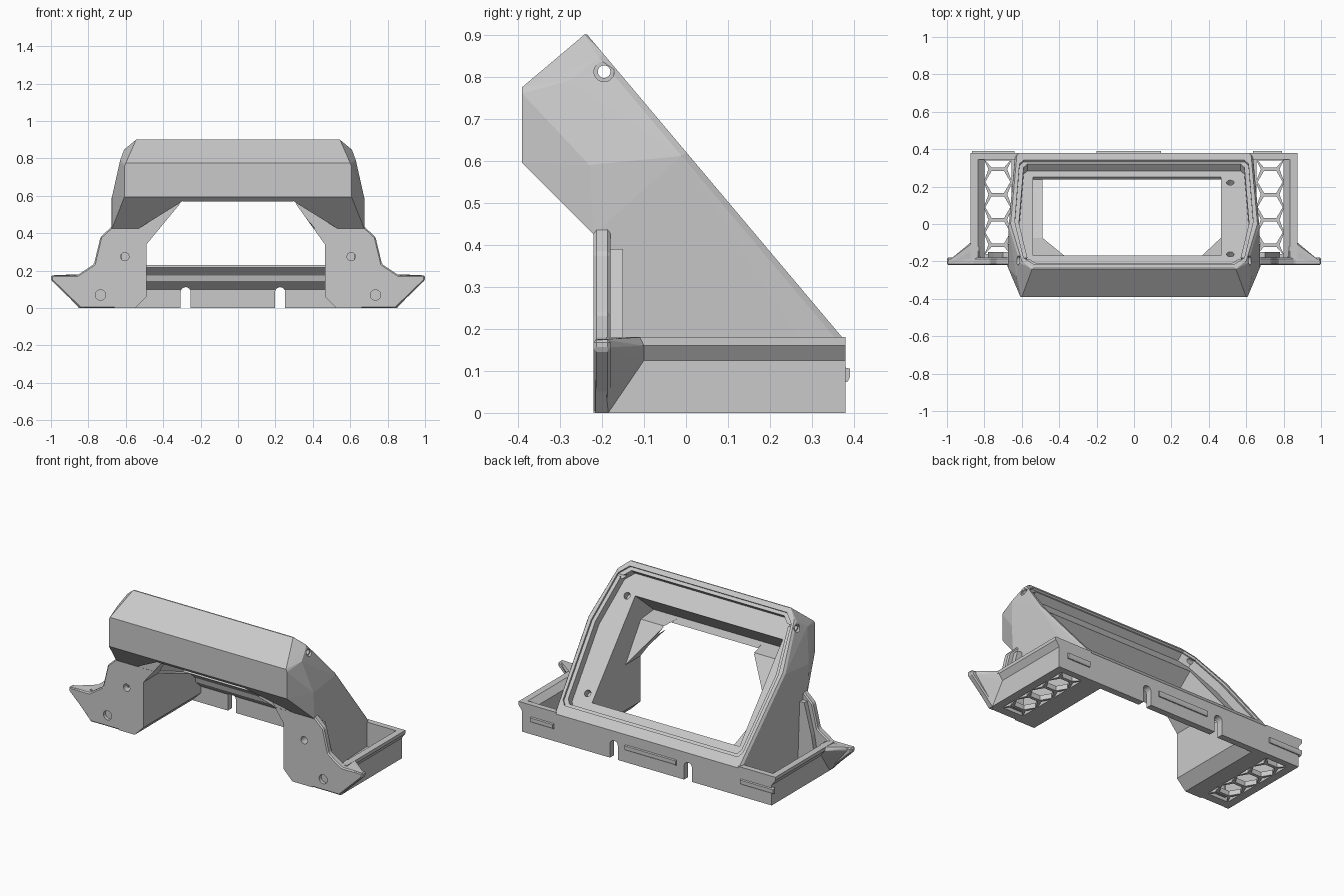
import bpy, bmesh, math
from mathutils import Vector

cube = bpy.data.objects.get("Cube")
if cube:
    bpy.data.objects.remove(cube)

GREY = (0.59, 0.59, 0.59, 1)
grey = bpy.data.materials.new("plain grey")
grey.use_nodes = True
grey.diffuse_color = GREY
grey.node_tree.nodes["Principled BSDF"].inputs["Base Color"].default_value = GREY

# Sloping rear plane: origin, up-slope direction and outward normal
BASE = Vector((0, 0.38, 0.17))
UP = Vector((0, -0.615, 0.73)).normalized()
OUT = Vector((0, UP.z, -UP.y))
PLACE = {
    "x": lambda p, t: Vector((t, p[0], p[1])),
    "y": lambda p, t: Vector((p[0], t, p[1])),
    "z": lambda p, t: Vector((p[0], p[1], t)),
    "slope": lambda p, t: BASE + Vector((p[0], 0, 0)) + UP * p[1] + OUT * t,
}


def finish(name, bm):
    bmesh.ops.recalc_face_normals(bm, faces=bm.faces)
    mesh = bpy.data.meshes.new(name)
    bm.to_mesh(mesh)
    bm.free()
    mesh.materials.append(grey)
    obj = bpy.data.objects.new(name, mesh)
    bpy.context.collection.objects.link(obj)
    return obj


def prism(name, pts, axis, a, b):
    bm = bmesh.new()
    lo = [bm.verts.new(PLACE[axis](p, a)) for p in pts]
    hi = [bm.verts.new(PLACE[axis](p, b)) for p in pts]
    bm.faces.new(lo)
    bm.faces.new(hi)
    for i in range(len(pts)):
        j = (i + 1) % len(pts)
        bm.faces.new((lo[i], lo[j], hi[j], hi[i]))
    return finish(name, bm)


def hull(name, pts):
    bm = bmesh.new()
    for p in pts:
        bm.verts.new(p)
    res = bmesh.ops.convex_hull(bm, input=bm.verts)
    bmesh.ops.delete(bm, geom=[v for v in res["geom_interior"] if isinstance(v, bmesh.types.BMVert)], context="VERTS")
    bmesh.ops.dissolve_limit(bm, angle_limit=math.radians(1), verts=bm.verts, edges=bm.edges)
    return finish(name, bm)


def apply(obj, mod):
    bpy.context.view_layer.objects.active = obj
    bpy.ops.object.modifier_apply(modifier=mod.name)


def cut(obj, cutter, operation="DIFFERENCE"):
    cutter.hide_render = True
    mod = obj.modifiers.new("cut", "BOOLEAN")
    mod.operation, mod.solver, mod.object = operation, "EXACT", cutter
    apply(obj, mod)
    bpy.data.objects.remove(cutter)


def ring(cx, cy, r, n=24):
    return [(cx + r * math.cos(math.tau * i / n), cy + r * math.sin(math.tau * i / n)) for i in range(n)]


def box(x0, x1, y0, y1):
    return [(x0, y0), (x1, y0), (x1, y1), (x0, y1)]


def both(pts):
    return pts + [(-x, y) for x, y in reversed(pts)]


# Faceted hood and legs as one shell, with a bevelled rim round the sloping back
rim = [(0.635, 0), (0.67, 0.589), (0.61, 0.895), (0.545, 0.955)]
half = [tuple(PLACE["slope"](p, -0.014)) for p in rim]
half += [tuple(PLACE["slope"]((x - 0.01, s), 0)) for x, s in rim]
half += [
    (0.635, 0.38, 0), (0.545, -0.242, 0.9), (0.6, -0.39, 0.775), (0.607, -0.39, 0.76),
    (0.607, -0.39, 0.595), (0.63, -0.28, 0.79), (0.675, -0.23, 0.59),
    (0.675, -0.22, 0.425), (0.66, -0.22, 0),
]
shell = hull("hood_shell", half + [(-x, y, z) for x, y, z in half])

# Undercut below the hood, leaving the legs upright
cut(shell, prism("c", [(-0.6, 0.805), (-0.22, 0.425), (-0.22, -0.1), (-0.6, -0.1)], "x", -1, 1))

# Stepped recess in the sloping back
cut(shell, prism("c", both([(0.59, 0.06), (0.612, 0.09), (0.637, 0.57), (0.59, 0.87), (0.535, 0.925)]), "slope", -0.012, 0.1))
cut(shell, prism("c", both([(0.57, 0.078), (0.59, 0.105), (0.615, 0.57), (0.57, 0.855), (0.52, 0.905)]), "slope", -0.06, 0.1))

# Hollow behind the window ledge
cavity = [(0.03, 0.898), (-0.17, 0.729), (-0.35, 0.577), (-0.225, 0.565), (-0.075, 0.342),
          (0.237, 0.218), (0.25, 0.231), (0.4, 0.358)]
cut(shell, prism("c", cavity, "x", -0.54, 0.465))

# Opening between the legs, stopping at the rear bar
gap = prism("c", [(-0.56, -0.01), (-0.49, 0.06), (-0.49, 0.34), (-0.3, 0.57), (0.3, 0.57),
                  (0.465, 0.34), (0.465, 0.06), (0.535, -0.01)], "y", -0.5, 0.5)
cut(gap, prism("c", [(-0.6, -0.1), (0.34, -0.1), (0.34, 0.1), (0.29, 0.145), (0.283, 0.175),
                     (0.237, 0.218), (0.25, 0.231), (0.25, 0.7), (-0.6, 0.7)], "x", -1, 1), "INTERSECT")
cut(shell, gap)
for s in (-1, 1):
    cut(shell, prism("c", [(s * 0.29, 0.575), (s * 0.54, 0.42), (s * 0.48, 0.34)], "y", -0.5, -0.221))
    cut(shell, prism("c", ring(s * 0.605, 0.275, 0.022), "y", -0.3, -0.17))
    cut(shell, prism("c", ring(-0.195, 0.812, 0.024), "x", s * 0.612, s))

# Pin hole, ledge screw holes and cable slots
cut(shell, prism("c", ring(-0.195, 0.812, 0.015), "x", -1, 1))
for s in (0.175, 0.77):
    cut(shell, prism("c", ring(0.515, s, 0.02), "slope", -0.1, 0))
for x in (-0.28, 0.225):
    arch = [(x + 0.027 * math.cos(i * math.pi / 8), 0.085 + 0.027 * math.sin(i * math.pi / 8)) for i in range(9)]
    cut(shell, prism("c", [(x - 0.027, -0.1), (x + 0.027, -0.1)] + arch, "y", 0.3, 0.5))

# Hexagonal holes, clamped to the tray floor
X0, X1, Y0, Y1, PITCH = 0.655, 0.8, -0.16, 0.34, 0.135


def honeycomb():
    for col in (-1, 0, 1):
        for row in range(-3, 4):
            cx, cy = 0.728 + col * 0.117, 0.09 + (row + col * 0.5) * PITCH
            pts = []
            for x, y in ring(cx, cy, 0.067, 6):
                p = (round(min(max(x, X0), X1), 4), round(min(max(y, Y0), Y1), 4))
                if p not in pts:
                    pts.append(p)
            w = max(p[0] for p in pts) - min(p[0] for p in pts)
            h = max(p[1] for p in pts) - min(p[1] for p in pts)
            if w > 0.01 and h > 0.01:
                yield pts


for s, side in ((1, "left"), (-1, "right")):
    def flip(pts):
        return [(s * x, y) for x, y in pts]

    # Side tray: floor, flared outer wall and back wall
    floor = prism(side + "_tray_floor", flip(box(0.62, 0.83, -0.19, 0.36)), "z", 0, 0.03)
    for pts in honeycomb():
        cut(floor, prism("c", flip(pts), "z", -0.1, 0.1))
    flare = [(0.85, 0), (0.85, 0.125), (0.875, 0.16), (0.875, 0.18)]
    prism(side + "_tray_wall", flip([(0.80, 0)] + flare + [(0.835, 0.18), (0.80, 0.145)]), "y", -0.19, 0.35)
    prism(side + "_tray_back", flip([(0.62, 0)] + flare + [(0.62, 0.18)]), "y", 0.345, 0.38)

    # Front plate with its backing rib
    outline = [(0.64, 0), (0.845, 0), (1, 0.15), (1, 0.175), (0.86, 0.175),
               (0.77, 0.235), (0.735, 0.38), (0.67, 0.44), (0.64, 0.44)]
    plate = prism(side + "_front_plate", flip(outline), "y", -0.22, -0.18)
    bevel = plate.modifiers.new("bevel", "BEVEL")
    bevel.width, bevel.segments = 0.007, 1
    apply(plate, bevel)
    cut(plate, prism("c", flip(ring(0.735, 0.07, 0.028)), "y", -0.3, -0.2))
    prism(side + "_plate_rib", flip([(0.62, 0.02), (0.78, 0.02), (0.75, 0.2), (0.7, 0.39), (0.62, 0.39)]), "y", -0.185, -0.15)

    # Pointed wing tip blending into the tray wall
    tip = [(0.82, -0.215, 0), (0.85, -0.215, 0), (0.85, -0.185, 0), (0.85, -0.1, 0.125),
           (0.875, -0.1, 0.16), (0.875, -0.11, 0.18), (0.83, -0.12, 0.18), (0.82, -0.215, 0.17),
           (0.995, -0.215, 0.155), (0.995, -0.215, 0.175), (0.995, -0.2, 0.155), (0.995, -0.2, 0.175)]
    hull(side + "_wing_tip", [(s * x, y, z) for x, y, z in tip])

# Raised tabs on the back
for name, x0, x1 in (("right", -0.865, -0.64), ("middle", -0.2, 0.145), ("left", 0.635, 0.79)):
    prism(name + "_back_tab", [(0.37, 0.07), (0.385, 0.075), (0.39, 0.085), (0.39, 0.105), (0.37, 0.11)], "x", x0, x1)
